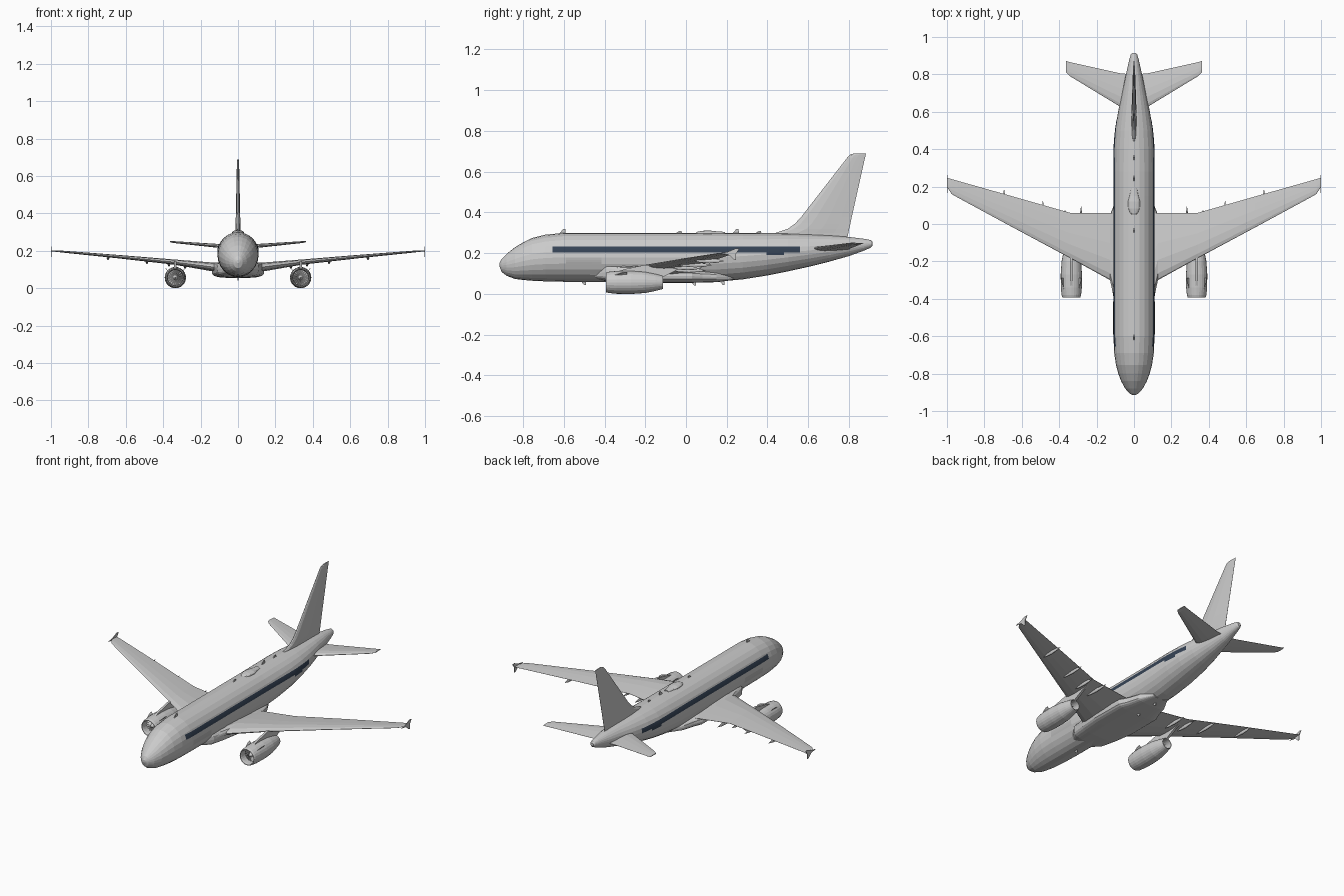
import bpy, bmesh
from math import sin, cos, pi, sqrt

if "Cube" in bpy.data.objects:
    bpy.data.objects.remove(bpy.data.objects["Cube"])


def make(name, verts, faces, mirror=False, color=None):
    mesh = bpy.data.meshes.new(name)
    mesh.from_pydata(verts, [], faces)
    bm = bmesh.new()
    bm.from_mesh(mesh)
    bmesh.ops.remove_doubles(bm, verts=bm.verts, dist=1e-5)
    bmesh.ops.recalc_face_normals(bm, faces=bm.faces)
    bm.to_mesh(mesh)
    bm.free()
    ob = bpy.data.objects.new(name, mesh)
    bpy.context.collection.objects.link(ob)
    if mirror:
        ob.modifiers.new("Mirror", 'MIRROR').use_mirror_merge = False
    if color:
        mat = bpy.data.materials.new(name + "_paint")
        mat.diffuse_color = color
        mat.use_nodes = True
        mat.node_tree.nodes["Principled BSDF"].inputs["Base Color"].default_value = mat.diffuse_color
        mesh.materials.append(mat)
    return ob


def loft(name, rings, mirror=False, caps=True):
    """Skin a list of equal-length closed rings."""
    n = len(rings[0])
    verts = [p for r in rings for p in r]
    faces = [(i * n + j, i * n + (j + 1) % n, (i + 1) * n + (j + 1) % n, (i + 1) * n + j)
             for i in range(len(rings) - 1) for j in range(n)]
    if caps:
        faces += [tuple(range(n)), tuple(range(len(verts) - n, len(verts)))]
    return make(name, verts, faces, mirror)


def oval(y, w, zb, zt, n=24, p=1.0):
    """Cross-section ring at y; p below 1 makes it boxier."""
    def pw(v):
        return abs(v) ** p * (1 if v > 0 else -1)
    return [(w * pw(cos(a)), y, (zb + zt) / 2 + (zt - zb) / 2 * pw(sin(a)))
            for a in (2 * pi * k / n for k in range(n))]


def lathe(name, profile, x, z, n=24, sx=1.0):
    """Spin (y, radius) points around a lengthwise axis, on both sides."""
    rings = [[(x + sx * r * cos(2 * pi * k / n), y, z + r * sin(2 * pi * k / n))
              for k in range(n)] for y, r in profile]
    return loft(name, rings, mirror=True, caps=False)


def plate(name, pts, x=0.0, t=0.004, mirror=False):
    """Thin slab from a (y, z) outline."""
    return loft(name, [[(x + s * t / 2, y, z) for y, z in pts] for s in (-1, 1)], mirror)


FOIL = [(0, 0), (.02, .35), (.1, .75), (.3, 1), (.55, .8), (.8, .4), (1, .04)]
FOIL += [(c, -h) for c, h in FOIL[:0:-1]]


def foil(span, le, te, z, t):
    return [(span, le + c * (te - le), z + h * t / 2) for c, h in FOIL]


# Fuselage: y, half width, bottom, top
HULL = [(-.915, .008, .135, .152), (-.905, .025, .108, .172), (-.88, .047, .089, .197),
        (-.84, .069, .074, .229), (-.80, .084, .069, .253), (-.755, .096, .065, .275),
        (-.69, .106, .062, .291), (-.60, .11, .06, .30), (-.3, .11, .058, .30),
        (.15, .11, .06, .30), (.28, .11, .072, .30), (.40, .109, .091, .299),
        (.50, .101, .111, .297), (.60, .085, .133, .293), (.70, .064, .158, .288),
        (.80, .043, .186, .28), (.88, .025, .215, .27), (.907, .017, .228, .264),
        (.915, .010, .236, .256)]
loft("fuselage", [oval(*s) for s in HULL])


def hull_x(y, z):
    """Fuselage half width at a given length and height."""
    for a, b in zip(HULL, HULL[1:]):
        if a[0] <= y <= b[0]:
            f = (y - a[0]) / (b[0] - a[0])
            _, w, zb, zt = [p + f * (q - p) for p, q in zip(a, b)]
            d = (z - (zb + zt) / 2) / ((zt - zb) / 2)
            return w * sqrt(max(0, 1 - d * d))


def patch(name, y0, y1, z0, z1, color, n=24, rows=3):
    """Painted panel lying just off the fuselage skin, on both sides."""
    verts = []
    for i in range(n + 1):
        y = y0 + (y1 - y0) * i / n
        for k in range(rows + 1):
            z = z0 + (z1 - z0) * k / rows
            verts.append((hull_x(y, z) + .0015, y, z))
    m = rows + 1
    faces = [(i * m + k, (i + 1) * m + k, (i + 1) * m + k + 1, i * m + k + 1)
             for i in range(n) for k in range(rows)]
    return make(name, verts, faces, True, color)


# Window band and side panel
NAVY = (.035, .055, .09, 1)
patch("window_band", -.655, .56, .204, .232, NAVY)
patch("window_band_rear", .395, .48, .192, .204, NAVY, 6)
patch("side_panel", -.59, -.415, .145, .178, (.5, .5, .5, 1), 4)

# Belly fairing
loft("belly_fairing", [oval(*s, n=24, p=.6) for s in (
    (-.45, .07, .075, .13), (-.39, .11, .061, .15), (-.30, .125, .056, .145),
    (-.18, .14, .055, .125), (.03, .138, .055, .12), (.08, .115, .056, .115),
    (.15, .095, .058, .11), (.23, .05, .068, .095))])

# Main wings with a root fillet at the leading edge
loft("wings", [foil(*s) for s in (
    (.03, -.40, .06, .105, .055), (.112, -.375, .06, .11, .055),
    (.128, -.30, .06, .113, .048), (.342, -.182, .06, .14, .028),
    (.65, -.017, .148, .17, .018), (.94, .14, .23, .196, .010),
    (.975, .16, .24, .199, .008), (.998, .195, .246, .20, .005))], mirror=True)

# Wingtip fences
plate("wingtip_fence", [(.165, .20), (.205, .207), (.245, .224), (.262, .222),
                        (.246, .198), (.245, .168), (.236, .168), (.21, .192)],
      x=.998, t=.004, mirror=True)

# Flap track fairings
for i, (x, y, z, length) in enumerate(((.283, .10, .116, .17), (.369, .082, .128, .15),
                                       (.487, .13, .142, .17), (.695, .19, .162, .15))):
    lathe(f"flap_fairing_{i + 1}", [(y - length * f, r) for f, r in (
        (1, 0), (.8, .008), (.5, .012), (.25, .009), (0, 0))], x, z, n=10, sx=.6)

# Engines: spinner, fan face, lip, nacelle, exhaust and plug in one profile
EX, EZ = .335, .057
lathe("engine", [(-.375, 0), (-.362, .008), (-.345, .015), (-.345, .041), (-.38, .042),
                 (-.392, .045), (-.393, .048), (-.38, .052), (-.34, .056), (-.27, .057),
                 (-.20, .052), (-.15, .042), (-.112, .032), (-.112, .029), (-.165, .031),
                 (-.165, .015), (-.125, 0)], EX, EZ)

# Fan blades
blades, bfaces = [], []
for k in range(18):
    a, b = 2 * pi * k / 18, 2 * pi * (k + .6) / 18
    q = len(blades)
    for ang, y in ((a, -.352), (b, -.346)):
        for r in (.014, .041):
            blades.append((EX + r * cos(ang), y, EZ + r * sin(ang)))
    bfaces.append((q, q + 1, q + 3, q + 2))
make("fan_blades", blades, bfaces, True)

# Pylons and nacelle strakes
plate("engine_pylon", [(-.345, .108), (-.30, .122), (-.20, .143), (-.10, .145), (0, .132),
                       (-.04, .12), (-.11, .085), (-.2, .095)], EX, .014, True)
for sx in (-1, 1):
    s = [(EX + sx * .040, -.35, .092), (EX + sx * .040, -.29, .093),
         (EX + sx * .052, -.29, .105), (EX + sx * .050, -.31, .104)]
    loft("nacelle_strake", [s, [(x, y, z + .002) for x, y, z in s]], mirror=True)

# Tailplane
loft("tailplane", [foil(*s) for s in (
    (.015, .592, .80, .218, .026), (.075, .628, .806, .224, .022),
    (.345, .792, .866, .247, .010), (.364, .812, .872, .249, .005))], mirror=True)

# Tail fin with curved dorsal fillet: height, leading edge, trailing edge, thickness
loft("tail_fin", [[(dz, y, z) for z, y, dz in foil(*s)] for s in (
    (.265, .40, .79, 0, .026), (.30, .44, .797, 0, .026), (.32, .50, .801, 0, .026),
    (.345, .535, .807, 0, .025), (.38, .567, .814, 0, .024), (.67, .792, .879, 0, .012),
    (.683, .805, .882, 0, .010), (.69, .825, .884, 0, .006))])

# Roof antenna dome
loft("roof_dome", [oval(.12 + .072 * c, .032 * w, .285, .298 + .013 * w, n=16)
                   for c, w in ((-1, .3), (-.85, .65), (-.5, .95), (0, 1), (.4, .75), (1, .5))])

# Blade antennas on the roof and belly
for i, y in enumerate((-.60, -.03, .25, .36)):
    h = .02 if i in (0, 2) else .01
    plate(f"roof_antenna_{i + 1}", [(y - .022, .296), (y - .002, .30 + h),
                                    (y + .008, .30 + h), (y + .01, .296)])
for i, (y, z) in enumerate(((.04, .06), (.18, .064), (-.5, .062))):
    plate(f"belly_antenna_{i + 1}", [(y - .015, z), (y, z - .019), (y + .008, z - .019),
                                     (y + .008, z)])
